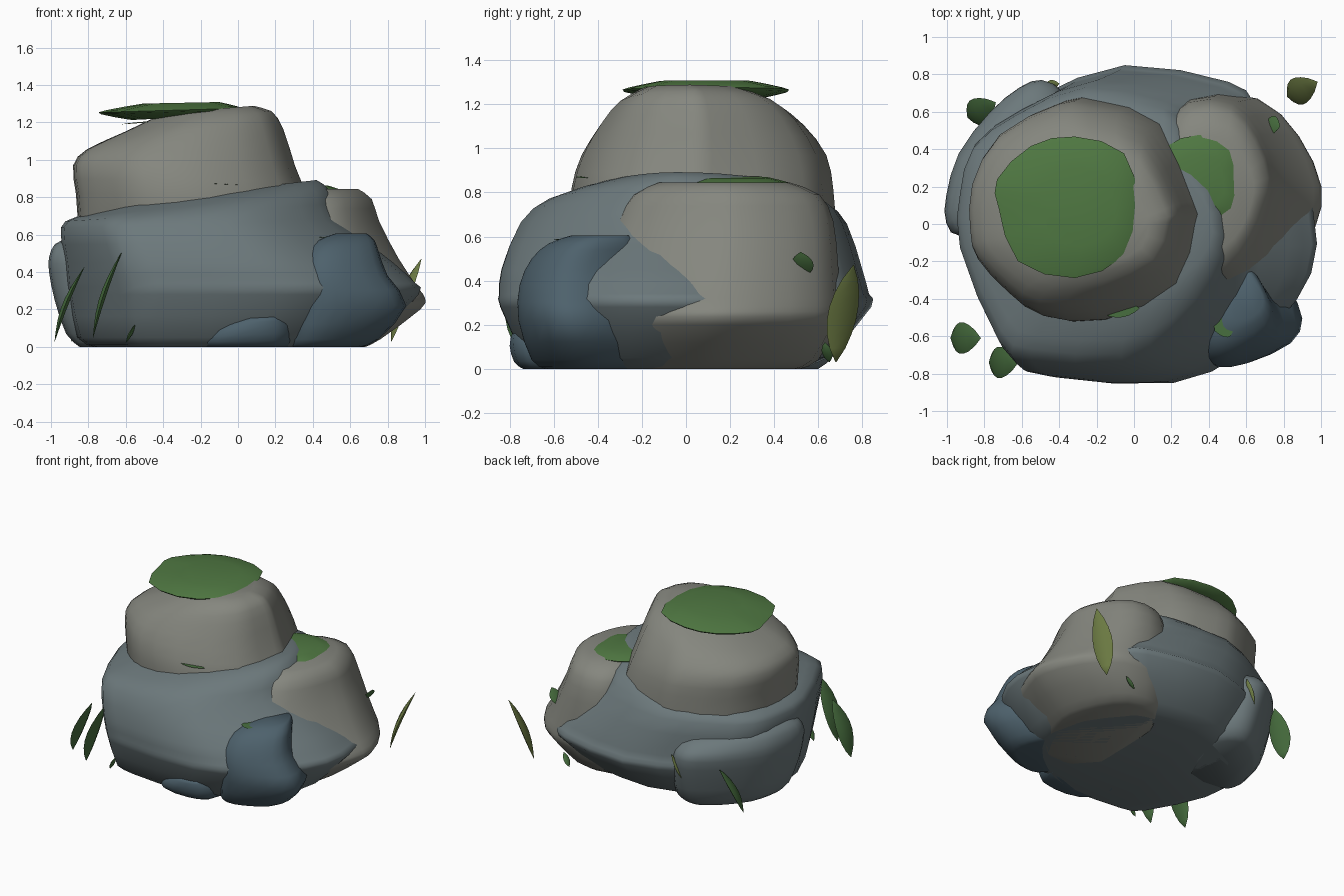
import bpy, bmesh
from math import radians, sin, cos, pi
from mathutils import Vector


def material(name, rgb):
    m = bpy.data.materials.new(name)
    m.diffuse_color = (*rgb, 1)
    return m


slate = material("slate", (0.15, 0.19, 0.20))
stone = material("stone", (0.235, 0.24, 0.21))
blue = material("blue_stone", (0.075, 0.12, 0.15))
green = material("moss_green", (0.08, 0.19, 0.055))
leafy = material("leaf_green", (0.065, 0.16, 0.05))
olive = material("olive", (0.16, 0.21, 0.06))


def finish(name, rings, mat, angle=75):
    """Skin a stack of closed rings and cap both ends."""
    bm = bmesh.new()
    rows = [[bm.verts.new(p) for p in r] for r in rings]
    n = len(rows[0])
    for a, b in zip(rows, rows[1:]):
        for i in range(n):
            j = (i + 1) % n
            bm.faces.new((a[i], a[j], b[j], b[i]))
    bm.faces.new(rows[0][::-1])
    bm.faces.new(rows[-1])
    bmesh.ops.recalc_face_normals(bm, faces=bm.faces)
    me = bpy.data.meshes.new(name)
    bm.to_mesh(me)
    bm.free()
    me.materials.append(mat)
    ob = bpy.data.objects.new(name, me)
    bpy.context.collection.objects.link(ob)
    bpy.ops.object.select_all(action='DESELECT')
    ob.select_set(True)
    bpy.context.view_layer.objects.active = ob
    bpy.ops.object.shade_smooth_by_angle(angle=radians(angle))
    return ob


def refine(pts, closed):
    """Insert a smooth midpoint between neighbouring points."""
    out, n = [], len(pts)
    get = (lambda i: pts[i % n]) if closed else (lambda i: pts[max(0, min(n - 1, i))])
    for i in range(n if closed else n - 1):
        out.append(pts[i])
        out.append([(9 * (b + c) - a - d) / 16 for a, b, c, d in
                    zip(get(i - 1), get(i), get(i + 1), get(i + 2))])
    return out if closed else out + [pts[-1]]


def boulder(name, outline, levels, mat):
    """Fit a plan outline to each level: z, x0, x1, y0, y1, tilt along x."""
    xs, ys = [p[0] for p in outline], [p[1] for p in outline]
    unit = [((x - min(xs)) / (max(xs) - min(xs)), (y - min(ys)) / (max(ys) - min(ys)))
            for x, y in refine(outline, True)]
    rings = []
    for z, x0, x1, y0, y1, t in refine(levels, False):
        rings.append([(x0 + u * (x1 - x0), y0 + v * (y1 - y0), z + t * (u - 0.5) * (x1 - x0))
                      for u, v in unit])
    return finish(name, rings, mat)


# Large base boulder
boulder("base_boulder",
        [(-.93, -.13), (-.67, -.69), (-.45, -.81), (.18, -.84), (.55, -.68), (.84, -.4), (.95, -.1),
         (.86, .3), (.62, .64), (.48, .76), (-.08, .85), (-.55, .68), (-.84, .48), (-.93, .2)],
        [(0, -.75, .62, -.66, .5, 0), (.05, -.84, .75, -.73, .64, 0), (.28, -.89, .965, -.84, .84, 0),
         (.34, -.9, .95, -.845, .83, 0),
         (.45, -.91, .83, -.835, .8, 0), (.66, -.93, .55, -.75, .73, .03), (.76, -.86, .5, -.62, .63, .1),
         (.825, -.7, .42, -.4, .42, .12)], slate)

# Top boulder with a sloping crown
boulder("top_boulder",
        [(-.88, -.05), (-.84, -.2), (-.68, -.38), (-.5, -.5), (-.17, -.52), (.23, -.33), (.34, 0),
         (.33, .12), (.12, .55), (-.22, .67), (-.4, .67), (-.72, .5), (-.87, .22)],
        [(.68, -.85, .39, -.51, .66, 0), (.82, -.86, .35, -.51, .65, 0), (.97, -.875, .29, -.465, .62, 0),
         (1.11, -.8, .23, -.38, .52, .1), (1.205, -.6, .17, -.3, .4, .14),
         (1.27, -.38, .08, -.2, .25, .08)], stone)

# Right boulder
boulder("right_boulder",
        [(.05, -.25), (.3, -.46), (.62, -.46), (.85, -.25), (.97, 0), (1, .2), (.88, .47),
         (.66, .67), (.3, .68), (.08, .45)],
        [(0, .1, .68, -.4, .5, 0), (.04, .1, .76, -.44, .58, 0), (.2, .05, .975, -.47, .67, 0),
         (.26, .05, 1, -.46, .68, 0), (.32, .06, .96, -.44, .68, 0),
         (.47, .1, .86, -.38, .67, 0), (.67, .13, .755, -.3, .65, 0), (.79, .16, .715, -.23, .59, 0),
         (.845, .25, .64, -.12, .46, 0)], stone)

# Blue front boulder
boulder("front_right_boulder",
        [(.34, -.6), (.36, -.72), (.46, -.77), (.62, -.75), (.83, -.65), (.89, -.52), (.82, -.36),
         (.7, -.22), (.58, -.22), (.42, -.4)],
        [(0, .29, .66, -.64, -.18, 0), (.04, .29, .75, -.7, -.16, 0), (.22, .33, .9, -.76, -.2, 0),
         (.38, .34, .8, -.755, -.24, 0), (.5, .37, .755, -.7, -.24, 0), (.57, .43, .73, -.62, -.24, 0),
         (.605, .52, .69, -.52, -.27, 0)], blue)

# Low front pebble and back left boulder
boulder("front_pebble",
        [(-.22, -.6), (-.1, -.75), (.1, -.78), (.25, -.72), (.28, -.5), (.1, -.4), (-.15, -.42)],
        [(0, -.22, .26, -.74, -.4, 0), (.03, -.24, .29, -.78, -.38, .02), (.1, -.2, .29, -.8, -.38, .06),
         (.155, -.06, .25, -.79, -.45, .05)], blue)
boulder("back_left_boulder",
        [(-1, 0), (-1, .15), (-.93, .38), (-.76, .6), (-.6, .73), (-.48, .77), (-.36, .7), (-.3, .5), (-.5, -.05), (-.9, -.08)],
        [(0, -.84, -.35, .02, .6, 0), (.07, -.91, -.3, -.02, .68, 0), (.25, -.97, -.3, -.06, .74, 0),
         (.4, -1, -.32, -.07, .77, 0), (.47, -1, -.34, -.07, .74, -.03), (.53, -.97, -.36, -.04, .66, -.06),
         (.57, -.9, -.45, .04, .5, -.06)], slate)

# Moss caps
boulder("top_moss",
        [(-.72, .08), (-.73, .24), (-.55, .42), (-.32, .47), (-.06, .38), (.01, .1), (-.06, -.17),
         (-.32, -.29), (-.62, -.2)],
        [(1.225, -.56, -.1, -.12, .32, .05), (1.255, -.72, .01, -.28, .46, .03), (1.275, -.7, .0, -.26, .44, .03),
         (1.305, -.5, -.1, -.12, .3, .02)], green)
boulder("right_moss",
        [(.1, .2), (.17, .4), (.35, .47), (.53, .41), (.56, .22), (.54, .05), (.35, -.02), (.16, .04)],
        [(.815, .2, .46, .1, .36, 0), (.835, .1, .56, 0, .47, -.04), (.848, .11, .55, .01, .46, -.04),
         (.868, .2, .48, .08, .38, -.04)], green)


def leaf(name, base, tip, width, bow, mat, thick=.018):
    """Pointed blade bowed upward between two points."""
    b, t = Vector(base), Vector(tip)
    lean = Vector((t.x - b.x, t.y - b.y, 0)).normalized()
    side = lean.cross(Vector((0, 0, 1)))
    rings = []
    for i in range(8):
        s = i / 7
        c = b.lerp(t, s) - lean * bow * sin(pi * s)
        w = width * (.03 + .97 * sin(pi * s) ** .8) / 2
        d = thick * (.05 + sin(pi * s))
        rings.append([c + side * w * cos(a * pi / 3) + lean * d * sin(a * pi / 3) for a in range(6)])
    finish(name, rings, mat)


# Grass blades around the foot
for i, (b, t, w, m) in enumerate([
        ((-.98, -.61, .03), (-.82, -.61, .43), .17, leafy),
        ((-.775, -.74, .05), (-.62, -.74, .51), .17, leafy),
        ((.82, .68, .03), (.98, .76, .47), .15, olive),
        ((-.89, .57, .03), (-.74, .65, .35), .15, leafy)]):
    leaf(f"grass_blade_{i + 1}", b, t, w, .022, m)

# Small shoots and moss flecks poking from the rocks
for i, (b, t, w, m) in enumerate([
        ((.70, .54, .42), (.78, .52, .53), .1, leafy),
        ((.54, .65, .03), (.60, .63, .12), .05, leafy),
        ((-.60, -.70, .02), (-.55, -.71, .12), .05, leafy),
        ((-.48, .74, .25), (-.40, .75, .42), .05, olive),
        ((-.18, -.47, .875), (.03, -.45, .865), .08, leafy),
        ((.43, -.57, .585), (.53, -.52, .59), .13, leafy),
        ((-.62, .05, 1.19), (-.42, .08, 1.21), .4, olive)]):
    leaf(f"shoot_{i + 1}", b, t, w, 0, m, .01)
